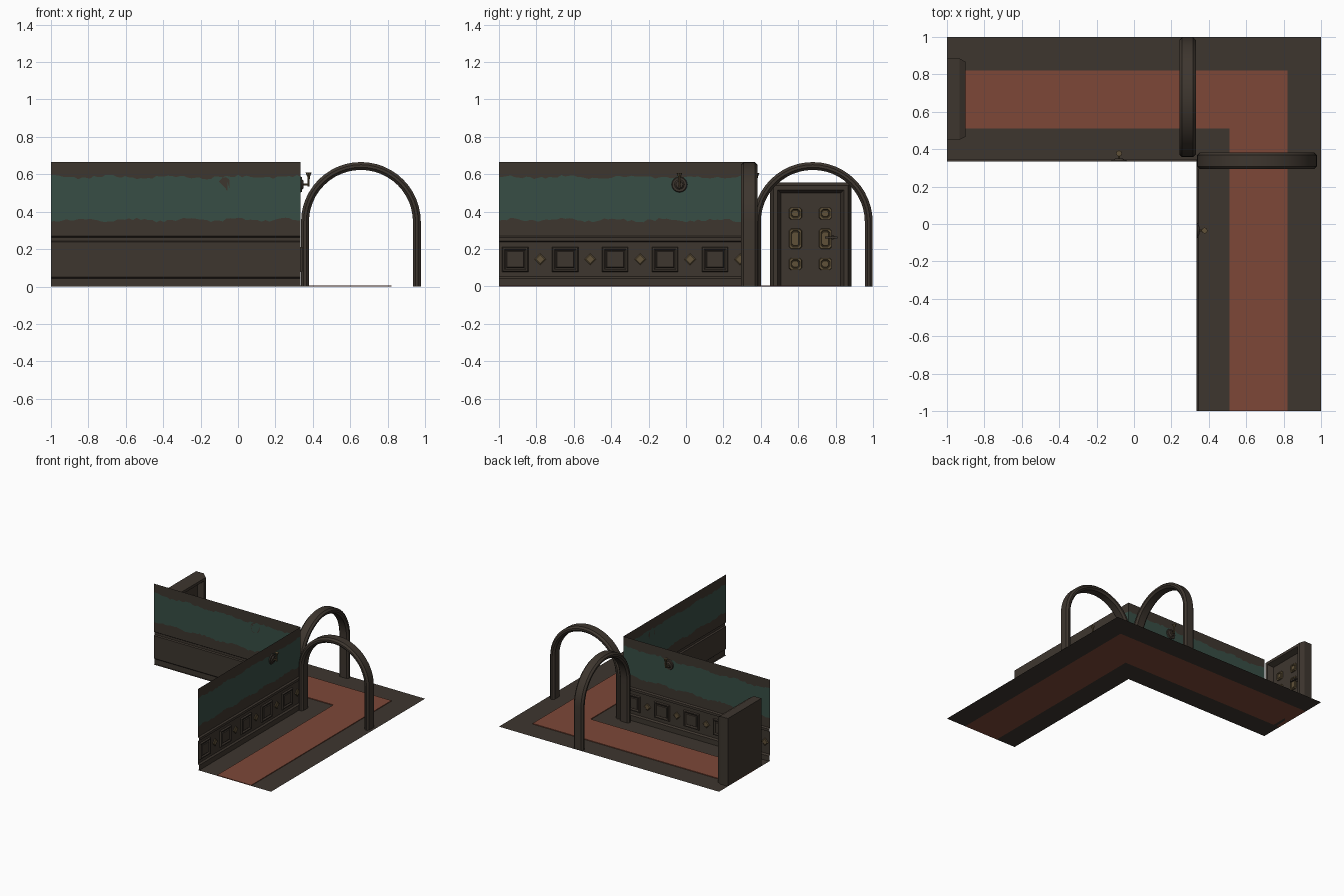
import bpy, bmesh, math, random
from mathutils import Matrix, Vector

cube = bpy.data.objects.get("Cube")
if cube:
    bpy.data.objects.remove(cube)
random.seed(4)


def material(name, rgb):
    m = bpy.data.materials.new(name)
    m.use_nodes = True
    color = (*rgb, 1)
    m.diffuse_color = color
    bsdf = m.node_tree.nodes["Principled BSDF"]
    bsdf.inputs["Base Color"].default_value = color
    bsdf.inputs["Roughness"].default_value = 0.9
    return m


WOOD = material("dark wood", (0.048, 0.037, 0.028))
CARPET = material("red carpet", (0.205, 0.064, 0.039))
GREEN = material("green wallpaper", (0.039, 0.076, 0.060))
BRASS = material("dull brass", (0.115, 0.082, 0.040))


def finish(name, bm, mats, place=Matrix(), smooth=False, solid=True):
    if solid:
        bmesh.ops.recalc_face_normals(bm, faces=bm.faces)
    mesh = bpy.data.meshes.new(name)
    bm.to_mesh(mesh)
    bm.free()
    for m in mats:
        mesh.materials.append(m)
    ob = bpy.data.objects.new(name, mesh)
    bpy.context.collection.objects.link(ob)
    ob.matrix_world = place
    if smooth:
        bpy.ops.object.select_all(action='DESELECT')
        ob.select_set(True)
        bpy.context.view_layer.objects.active = ob
        bpy.ops.object.shade_smooth_by_angle(angle=math.radians(35))
    return ob


def loft(bm, rings, closed=True):
    """Bridge equal rows of points with quads; returns the vertex rows."""
    rows = [[bm.verts.new(p) for p in ring] for ring in rings]
    for a, b in zip(rows, rows[1:]):
        n = len(a)
        for i in range(n if closed else n - 1):
            j = (i + 1) % n
            bm.faces.new((a[i], a[j], b[j], b[i]))
    return rows


def box(name, lo, hi, mat, place=Matrix()):
    bm = bmesh.new()
    lo, hi = Vector(lo), Vector(hi)
    bmesh.ops.create_cube(bm, size=1, matrix=Matrix.Translation((lo + hi) / 2) @ Matrix.Diagonal((*(hi - lo), 1)))
    return finish(name, bm, [mat], place)


def relief(name, y, z, hw, hh, cut, steps, mat, place, base=0):
    """Moulded plate facing local +x; steps are (inset, height), cut trims corners."""
    bm = bmesh.new()
    rings = []
    for inset, height in steps:
        a, b = hw - inset, hh - inset
        c = min(cut, a * 0.5)
        if cut:
            pts = [(a, c - b), (a, b - c), (a - c, b), (c - a, b),
                   (-a, b - c), (-a, c - b), (c - a, -b), (a - c, -b)]
        else:
            pts = [(a, -b), (a, b), (-a, b), (-a, -b)]
        rings.append([(base + height, y + p, z + q) for p, q in pts])
    rows = loft(bm, rings)
    bm.faces.new(rows[-1])
    return finish(name, bm, [mat], place)


def turned(name, at, axis, r1, r2, depth, mat, place, sides=16):
    bm = bmesh.new()
    spin = Matrix.Rotation(math.pi / 2, 4, 'Y') if axis == 'X' else Matrix()
    shift = Matrix.Translation(at) @ spin @ Matrix.Translation((0, 0, depth / 2))
    bmesh.ops.create_cone(bm, cap_ends=True, segments=sides, radius1=r1, radius2=r2, depth=depth, matrix=shift)
    return finish(name, bm, [mat], place, smooth=True)


# Floor: L-shaped bands, the carpet slightly raised between two wooden borders
IN, C0, C1 = 0.335, 0.51, 0.82


def l_band(name, a, b, mat, height=0):
    bm = bmesh.new()
    inner = [bm.verts.new(p) for p in ((-1, a, 0), (a, a, 0), (a, -1, 0))]
    outer = [bm.verts.new(p) for p in ((-1, b, 0), (b, b, 0), (b, -1, 0))]
    for i in range(2):
        bm.faces.new((inner[i], inner[i + 1], outer[i + 1], outer[i]))
    if height:
        geo = bmesh.ops.extrude_face_region(bm, geom=bm.faces[:], use_keep_orig=True)["geom"]
        top = [v for v in geo if isinstance(v, bmesh.types.BMVert)]
        bmesh.ops.translate(bm, verts=top, vec=(0, 0, height))
    else:
        for f in bm.faces:
            f.normal_update()
            if f.normal.z < 0:
                f.normal_flip()
    finish(name, bm, [mat], solid=bool(height))


l_band("inner_floor_border", IN, C0, WOOD)
l_band("outer_floor_border", C1, 1, WOOD)
l_band("carpet", C0, C1, CARPET, 0.006)

# Walls: local x points into the corridor, local y runs along the wall
LENGTH, TOP = 1 + IN, 0.665
TRIM = [(0.012, 0), (0.012, 0.042), (0, 0.052), (0, 0.238), (0.012, 0.243), (0.012, 0.262), (0, 0.27)]


def wall(side, place, sconce_y):
    bm = bmesh.new()
    columns = []
    count = 64
    for i in range(count + 1):
        y = LENGTH * i / count
        low = 0.355 + 0.006 * math.sin(y * 23) + random.uniform(-0.007, 0.007)
        high = 0.585 + 0.006 * math.sin(y * 19 + 1) + random.uniform(-0.007, 0.007)
        profile = TRIM + [(0, low), (0, high), (0, TOP)]
        columns.append([(x, y, z) for x, z in profile])
    loft(bm, columns, closed=False)
    paper_row = len(TRIM)
    for i, f in enumerate(bm.faces):
        f.material_index = int(i % (len(TRIM) + 2) == paper_row)
    finish(side + "_wall", bm, [WOOD, GREEN], place, solid=False)

    # Wainscot panels and brass diamonds
    pitch = LENGTH / 5
    for i in range(5):
        relief(f"{side}_wall_panel_{i + 1}", pitch * i + 0.087, 0.145, 0.07, 0.067, 0,
               [(0, 0), (0.004, 0.012), (0.012, 0.012), (0.02, 0.003), (0.022, 0.003), (0.026, 0.009)],
               WOOD, place)
        bm = bmesh.new()
        y, r = pitch * i + 0.221, 0.031
        rows = loft(bm, [[(h, y + s * math.cos(k * math.pi / 2), 0.145 + s * math.sin(k * math.pi / 2))
                          for k in range(4)] for h, s in ((0, r), (0.004, r), (0.008, r * 0.75))])
        bm.faces.new(rows[-1])
        finish(f"{side}_wall_diamond_{i + 1}", bm, [BRASS], place)

    # Wall sconce: round plate, arm and cup
    z = 0.545
    turned(side + "_sconce_plate", (0, sconce_y, z), 'X', 0.042, 0.038, 0.008, WOOD, place, 24)
    turned(side + "_sconce_boss", (0.008, sconce_y, z), 'X', 0.026, 0.018, 0.008, WOOD, place)
    turned(side + "_sconce_arm", (0.01, sconce_y, z), 'X', 0.006, 0.006, 0.036, BRASS, place, 8)
    turned(side + "_sconce_stem", (0.042, sconce_y, z - 0.01), 'Z', 0.005, 0.007, 0.055, BRASS, place, 8)
    turned(side + "_sconce_cup", (0.042, sconce_y, z + 0.043), 'Z', 0.008, 0.016, 0.02, BRASS, place, 8)


wall("long", Matrix.Translation((IN, -1, 0)), 0.965)
wall("rear", Matrix.Translation((IN, IN, 0)) @ Matrix.Rotation(math.pi / 2, 4, 'Z'), 0.415)


# Arches: a chamfered section swept up one leg, round the top and down the other
def arch(name, place):
    radius, thick, half, cut = 0.32, 0.042, 0.044, 0.014
    spring = TOP - radius
    section = [(0, half - cut), (0, cut - half), (cut, -half), (thick - cut, -half),
               (thick, cut - half), (thick, half - cut), (thick - cut, half), (cut, half)]
    path = [(0, 0)] + [(math.pi * i / 24, spring) for i in range(25)] + [(math.pi, 0)]
    bm = bmesh.new()
    rows = loft(bm, [[(d, (radius - r) * math.cos(t), base + (radius - r) * math.sin(t))
                      for r, d in section] for t, base in path])
    bm.faces.new(rows[0])
    bm.faces.new(rows[-1])
    finish(name, bm, [WOOD], place, smooth=True)


arch("rear_hall_arch", Matrix.Translation((0.286, 0.678, 0)))
arch("side_hall_arch", Matrix.Translation((0.657, 0.338, 0)) @ Matrix.Rotation(math.pi / 2, 4, 'Z'))

# Door: slab with a mitred frame on three sides
DOOR = Matrix.Translation((-1, 0.667, 0))
HALF, TALL = 0.218, 0.557
box("door_slab", (0, -HALF + 0.003, 0), (0.055, HALF - 0.003, TALL - 0.003), WOOD, DOOR)
bm = bmesh.new()
frame = [(0, 0), (0, 0.067), (0.018, 0.1), (0.04, 0.1), (0.058, 0.055), (0.058, 0)]
rows = loft(bm, [[(d, s * (HALF - i), TALL - i if up else 0) for i, d in frame]
                 for s, up in ((-1, 0), (-1, 1), (1, 1), (1, 0))])
bm.faces.new(rows[0])
bm.faces.new(rows[-1])
finish("door_frame", bm, [WOOD], DOOR)

# Brass door mouldings in two columns, the middle row taller
for col, y in (("left", -0.082), ("right", 0.078)):
    for row, z, hh in (("bottom", 0.12, 0.033), ("middle", 0.255, 0.054), ("top", 0.39, 0.033)):
        relief(f"door_{row}_{col}_moulding", y, z, 0.034, hh, 0.011,
               [(0, 0), (0.002, 0.01), (0.01, 0.01), (0.013, 0.002), (0.015, 0.002), (0.017, 0.008)],
               BRASS, DOOR, 0.055)

# Lever handle
turned("door_handle_spindle", (0.055, 0.118, 0.262), 'X', 0.01, 0.008, 0.035, WOOD, DOOR, 12)
box("door_handle_lever", (0.078, 0.075, 0.256), (0.09, 0.142, 0.268), WOOD, DOOR)
